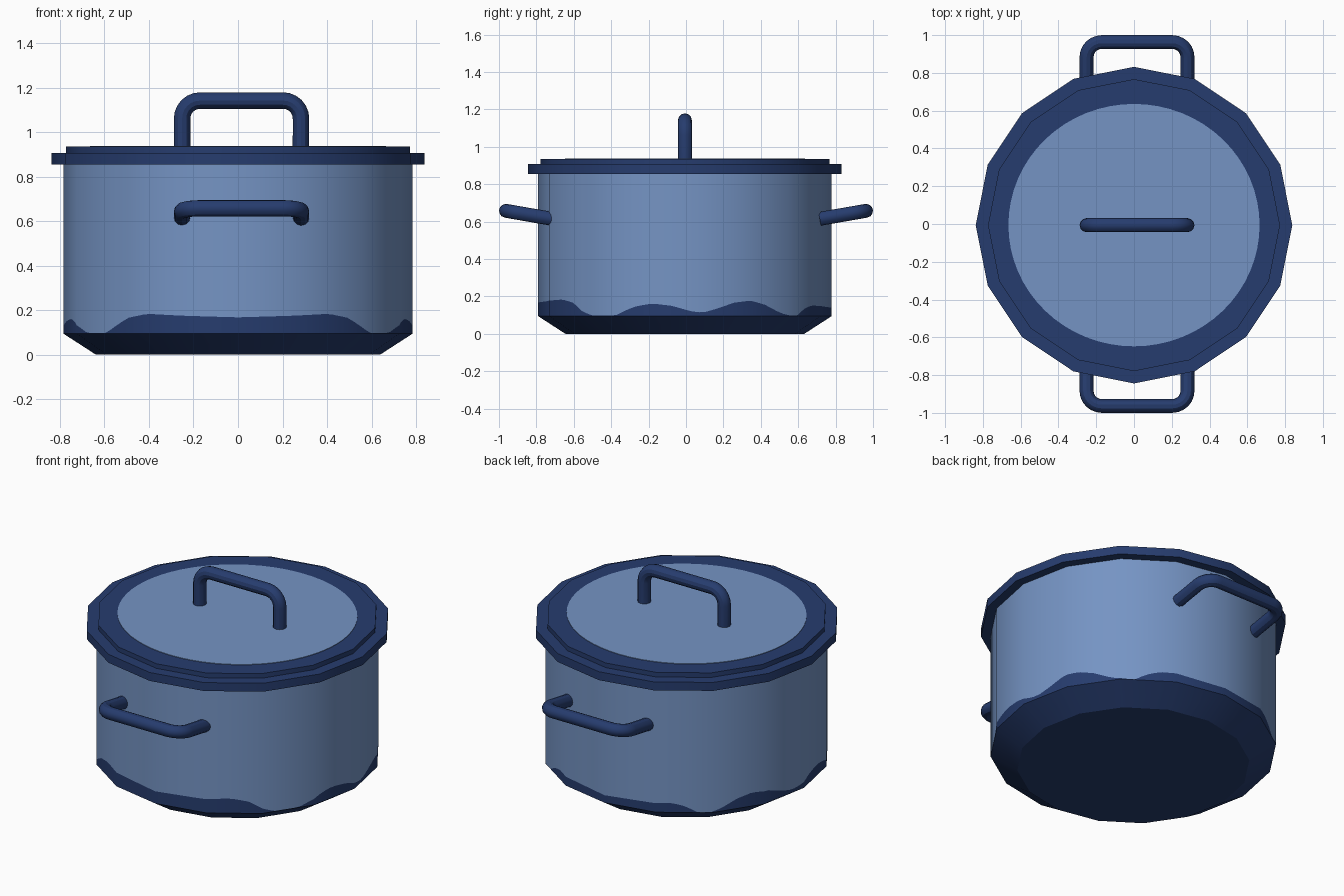
import bpy, bmesh, math
from mathutils import Vector

if "Cube" in bpy.data.objects:
    bpy.data.objects.remove(bpy.data.objects["Cube"])

SIDES = 16
CY = -0.006          # the pot sits a hair forward of centre
R_BODY, Z_BASE, Z_RIM = 0.785, 0.095, 0.87


def material(name, rgb):
    m = bpy.data.materials.new(name)
    m.diffuse_color = (*rgb, 1)
    m.use_nodes = True
    m.node_tree.nodes["Principled BSDF"].inputs["Base Color"].default_value = m.diffuse_color
    return m


light_blue = material("light_blue", (0.178, 0.296, 0.552))
navy = material("navy_blue", (0.0194, 0.0452, 0.156))


def finish(name, bm, mats):
    """Turn a bmesh into a smooth-by-angle object."""
    me = bpy.data.meshes.new(name)
    bm.normal_update()
    bm.to_mesh(me)
    bm.free()
    ob = bpy.data.objects.new(name, me)
    bpy.context.collection.objects.link(ob)
    for m in mats:
        me.materials.append(m)
    bpy.ops.object.select_all(action='DESELECT')
    ob.select_set(True)
    bpy.context.view_layer.objects.active = ob
    bpy.ops.object.shade_smooth_by_angle(angle=math.radians(30))
    return ob


def lathe(name, profile, mat, sides=SIDES, sx=1.0, sy=1.0):
    """Stack of rings (radius, z), capped at both ends."""
    bm = bmesh.new()
    rings = [[bm.verts.new((r * sx * math.cos(math.tau * i / sides),
                            CY + r * sy * math.sin(math.tau * i / sides), z))
              for i in range(sides)] for r, z in profile]
    for a, b in zip(rings, rings[1:]):
        for i in range(sides):
            j = (i + 1) % sides
            bm.faces.new((a[i], a[j], b[j], b[i]))
    bm.faces.new(rings[0][::-1])
    bm.faces.new(rings[-1])
    return finish(name, bm, [mat])


# Pot wall: 16 sides, with a wavy navy band along the bottom
WAVE = [(-90, .168), (-72, .175), (-58, .184), (-50, .165), (-45, .125), (-40, .097),
        (-29, .097), (-24, .125), (-19, .15), (-13, .162), (-5, .15), (2, .122), (7, .113),
        (13, .135), (20, .168), (27, .178), (34, .155), (41, .112), (46, .097),
        (51, .097), (55, .13), (61, .152), (72, .147), (90, .14)]


def wave_height(theta):
    a = math.degrees(math.asin(max(-1, min(1, math.sin(theta)))))
    for (a0, h0), (a1, h1) in zip(WAVE, WAVE[1:]):
        if a <= a1:
            return h0 + (h1 - h0) * (a - a0) / (a1 - a0)
    return WAVE[-1][1]


def build_wall():
    bm = bmesh.new()
    n, step = SIDES * 8, math.tau / SIDES
    cols = []
    for i in range(n):
        t = math.tau * i / n
        r = R_BODY * math.cos(step / 2) / math.cos((i % 8) / 8 * step - step / 2)
        x, y = r * math.cos(t), CY + r * math.sin(t)
        cols.append([bm.verts.new((x, y, z)) for z in (Z_BASE, wave_height(t), Z_RIM)])
    for i in range(n):
        a, b = cols[i], cols[(i + 1) % n]
        for k in (0, 1):
            f = bm.faces.new((a[k], b[k], b[k + 1], a[k + 1]))
            f.material_index = 1 - k
    ob = finish("pot_wall", bm, [light_blue, navy])
    # round shading over the flat sides
    ob.data.normals_split_custom_set_from_vertices(
        [Vector((v.co.x, v.co.y - CY, 0)).normalized() for v in ob.data.vertices])


build_wall()

# Sloped base and lid
lathe("pot_base", [(0.638, 0), (R_BODY, Z_BASE)], navy)
lathe("lid_flange", [(0.838, 0.856), (0.838, 0.907)], navy)
lathe("lid_top", [(0.773, 0.900), (0.773, 0.935)], navy)
lathe("lid_panel", [(0.665, 0.930), (0.665, 0.938)], light_blue, sides=64, sy=0.965)


def handle(name, foot, rise, radius=0.037, bend=0.08, x0=-0.251, x1=0.283):
    """U-shaped tube: two legs from foot along rise, joined by a bar along x."""
    foot, rise = Vector(foot), Vector(rise)
    up, ex, length = rise.normalized(), Vector((1, 0, 0)), rise.length
    pts = [foot + ex * x0]
    for cx, start in ((x0 + bend, math.pi), (x1 - bend, math.pi / 2)):
        for k in range(7):
            a = start - k / 6 * math.pi / 2
            pts.append(foot + ex * (cx + bend * math.cos(a))
                       + up * (length - bend + bend * math.sin(a)))
    pts.append(foot + ex * x1)
    cu = bpy.data.curves.new(name, 'CURVE')
    cu.dimensions = '3D'
    cu.bevel_depth = radius
    cu.bevel_resolution = 4
    cu.use_fill_caps = True
    sp = cu.splines.new('POLY')
    sp.points.add(len(pts) - 1)
    for p, co in zip(sp.points, pts):
        p.co = (*co, 1)
    tmp = bpy.data.objects.new(name + "_path", cu)
    bpy.context.collection.objects.link(tmp)
    bpy.context.view_layer.update()
    me = bpy.data.meshes.new_from_object(
        tmp.evaluated_get(bpy.context.evaluated_depsgraph_get()))
    bpy.data.objects.remove(tmp)
    bm = bmesh.new()
    bm.from_mesh(me)
    for f in bm.faces:
        f.material_index = 0
    bmesh.ops.remove_doubles(bm, verts=bm.verts, dist=1e-5)
    bmesh.ops.recalc_face_normals(bm, faces=bm.faces)
    finish(name, bm, [navy])


# Handles
handle("lid_handle", (0, CY, 0.930), (0, 0, 0.212))
for side, label in ((-1, "front_handle"), (1, "back_handle")):
    handle(label, (0, side * 0.715, 0.615), (0, side * 0.248, 0.043))
